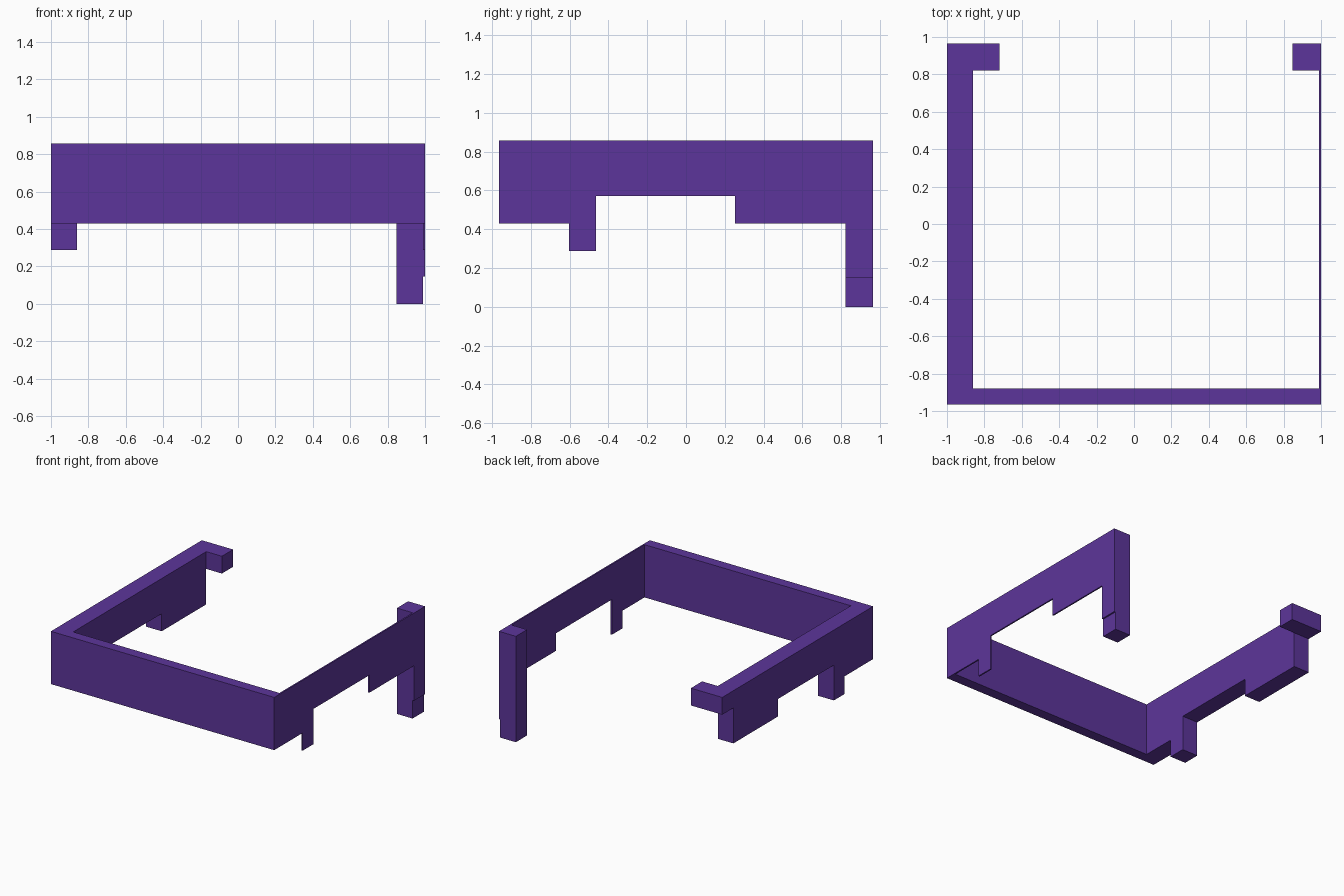
import bpy, bmesh

if "Cube" in bpy.data.objects:
    bpy.data.objects.remove(bpy.data.objects["Cube"])

purple = bpy.data.materials.new("purple")
purple.diffuse_color = (0.108, 0.036, 0.325, 1)
purple.use_nodes = True
purple.node_tree.nodes["Principled BSDF"].inputs["Base Color"].default_value = purple.diffuse_color

TOP, MID, LOW = 0.857, 0.43, 0.287      # rim, wall bottom, tab bottom
ARCH = 0.572                            # underside of the side gap
FRONT, BACK = -0.965, 0.965
BACK_IN = 0.822                         # inner edge of the rear corner


def extrude_x(name, profile, x0, x1):
    """Extrude a (y, z) outline from x0 to x1."""
    bm = bmesh.new()
    face = bm.faces.new([bm.verts.new((x0, y, z)) for y, z in profile])
    ret = bmesh.ops.extrude_face_region(bm, geom=[face])
    verts = [g for g in ret["geom"] if isinstance(g, bmesh.types.BMVert)]
    bmesh.ops.translate(bm, verts=verts, vec=(x1 - x0, 0, 0))
    bmesh.ops.recalc_face_normals(bm, faces=bm.faces)
    mesh = bpy.data.meshes.new(name)
    bm.to_mesh(mesh)
    bm.free()
    mesh.materials.append(purple)
    obj = bpy.data.objects.new(name, mesh)
    bpy.context.collection.objects.link(obj)
    return obj


def box(name, x0, x1, y0, y1, z0, z1):
    return extrude_x(name, [(y0, z0), (y1, z0), (y1, z1), (y0, z1)], x0, x1)


# Stepped lower edge shared by both side walls, front to back
side = [(FRONT, TOP), (FRONT, MID), (-0.602, MID), (-0.602, LOW),
        (-0.463, LOW), (-0.463, ARCH), (0.252, ARCH), (0.252, MID),
        (BACK_IN, MID)]

# Thick left wall, with a short overhang at the rear top corner
hook_z = 0.717
extrude_x("left_wall", side + [(BACK_IN, hook_z), (BACK, hook_z), (BACK, TOP)],
          -1.0, -0.86)
box("left_rear_hook", -0.86, -0.72, BACK_IN, BACK, hook_z, TOP)

# Thin right wall, with a long rear leg
extrude_x("right_wall", side + [(BACK_IN, 0.147), (BACK, 0.147), (BACK, TOP)],
          0.988, 1.0)
box("right_rear_post", 0.848, 0.988, BACK_IN, BACK, 0.0, TOP)

# Front wall joining the two sides
box("front_wall", -0.86, 0.988, FRONT, -0.88, MID, TOP)
